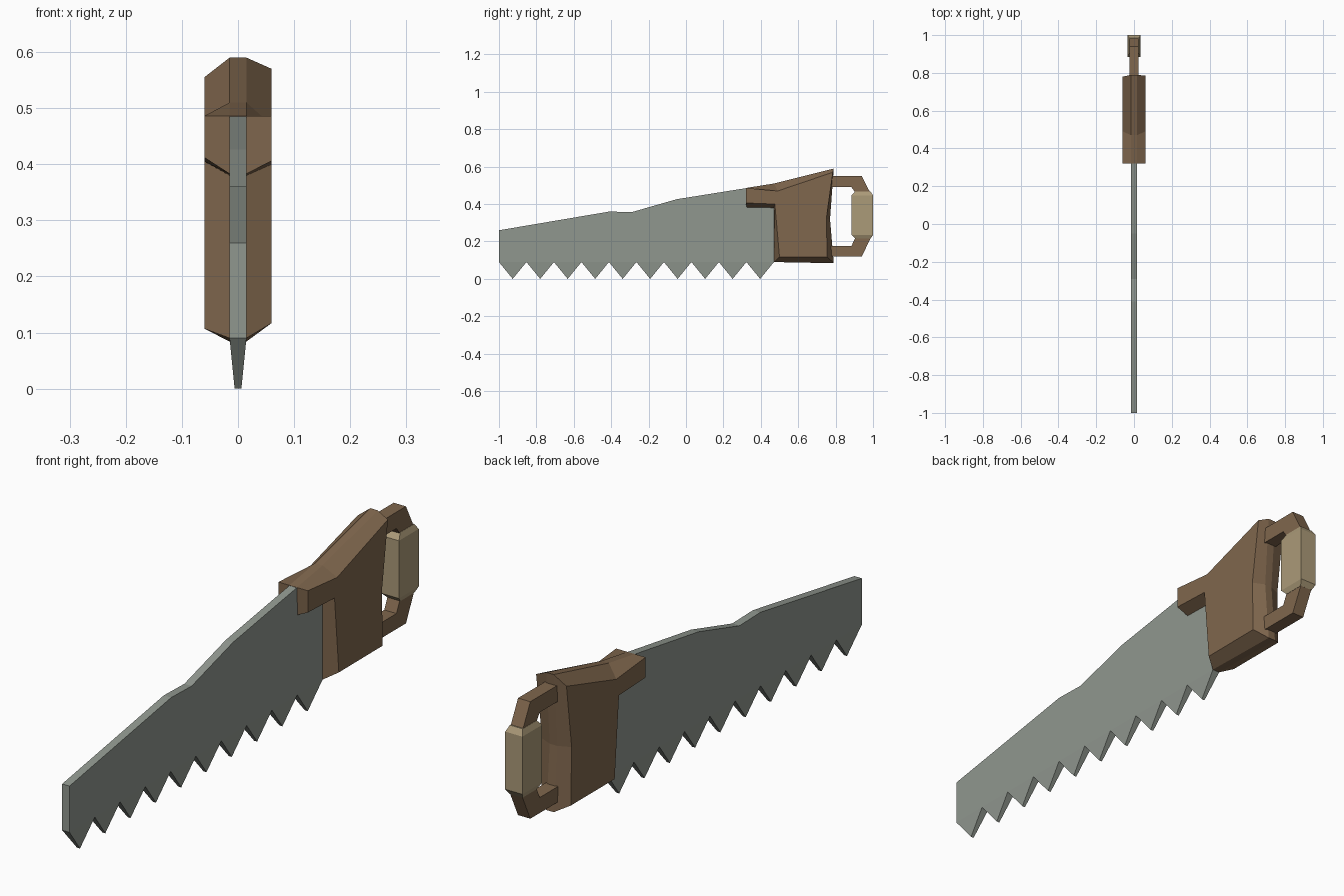
import bpy, bmesh

if "Cube" in bpy.data.objects:
    bpy.data.objects.remove(bpy.data.objects["Cube"])


def material(name, color):
    m = bpy.data.materials.new(name)
    m.diffuse_color = (*color, 1)
    m.use_nodes = True
    m.node_tree.nodes["Principled BSDF"].inputs["Base Color"].default_value = m.diffuse_color
    return m


steel = material("grey steel", (0.28, 0.31, 0.275))
wood = material("brown wood", (0.215, 0.135, 0.075))
wrap = material("tan wrap", (0.41, 0.325, 0.19))


def loft(bm, rings):
    """Skin matching rings of points and cap both ends."""
    rows = [[bm.verts.new(p) for p in ring] for ring in rings]
    n = len(rows[0])
    for a, b in zip(rows, rows[1:]):
        for i in range(n):
            j = (i + 1) % n
            bm.faces.new((a[i], a[j], b[j], b[i]))
    bm.faces.new(rows[0][::-1])
    bm.faces.new(rows[-1])


def finish(name, bm, mat):
    bmesh.ops.recalc_face_normals(bm, faces=bm.faces)
    mesh = bpy.data.meshes.new(name)
    bm.to_mesh(mesh)
    bm.free()
    mesh.materials.append(mat)
    ob = bpy.data.objects.new(name, mesh)
    bpy.context.collection.objects.link(ob)
    return ob


def side(x, outline):
    return [(x, y, z) for y, z in outline]


# Blade plate, running back into the handle body
T = 0.015
outline = [(-1, 0.09), (-1, 0.26), (-0.41, 0.36), (-0.29, 0.357),
           (-0.05, 0.426), (0.32, 0.485), (0.46, 0.485), (0.52, 0.40), (0.52, 0.10), (0.47, 0.09)]
bm = bmesh.new()
loft(bm, [side(-T, outline), side(T, outline)])
finish("blade", bm, steel)

# Saw teeth: ten wedges thinning toward their tips
bm = bmesh.new()
pitch = 1.47 / 10
for i in range(10):
    y = -1 + i * pitch
    loft(bm, [[(s * T, y, 0.09), (s * T, y + pitch, 0.09), (s * 0.006, y + pitch / 2, 0)]
              for s in (-1, 1)])
finish("teeth", bm, steel)

# Handle body: full outline at the centre, bevelled in at both sides
centre = [(0.32, 0.486), (0.47, 0.51), (0.79, 0.59), (0.77, 0.32),
          (0.79, 0.084), (0.47, 0.09), (0.47, 0.38), (0.325, 0.383)]
right = [(0.32, 0.486), (0.49, 0.47), (0.785, 0.57), (0.75, 0.32),
         (0.755, 0.118), (0.50, 0.117), (0.475, 0.40), (0.32, 0.406)]
left = [(0.32, 0.486), (0.49, 0.47), (0.78, 0.555), (0.75, 0.32),
        (0.755, 0.107), (0.50, 0.107), (0.475, 0.405), (0.32, 0.412)]
bm = bmesh.new()
loft(bm, [side(-0.06, left), side(-T, centre), side(T, centre), side(0.06, right)])
finish("handle_body", bm, wood)

# Bent loop behind the body
loop = [(0.76, 0.55), (0.94, 0.55), (0.988, 0.455), (0.988, 0.22), (0.94, 0.12),
        (0.76, 0.12), (0.76, 0.177), (0.885, 0.177), (0.91, 0.23),
        (0.91, 0.455), (0.885, 0.49), (0.76, 0.49)]
bm = bmesh.new()
loft(bm, [side(-0.025, loop), side(0.025, loop)])
finish("handle_loop", bm, wood)

# Wrapped grip with tapered ends
bm = bmesh.new()
rings = []
for z, w, y0, y1 in [(0.215, 0.026, 0.905, 0.986), (0.235, 0.035, 0.885, 1.0),
                     (0.447, 0.035, 0.885, 1.0), (0.468, 0.026, 0.905, 0.986)]:
    rings.append([(-w, y0, z), (w, y0, z), (w, y1, z), (-w, y1, z)])
loft(bm, rings)
finish("grip", bm, wrap)
